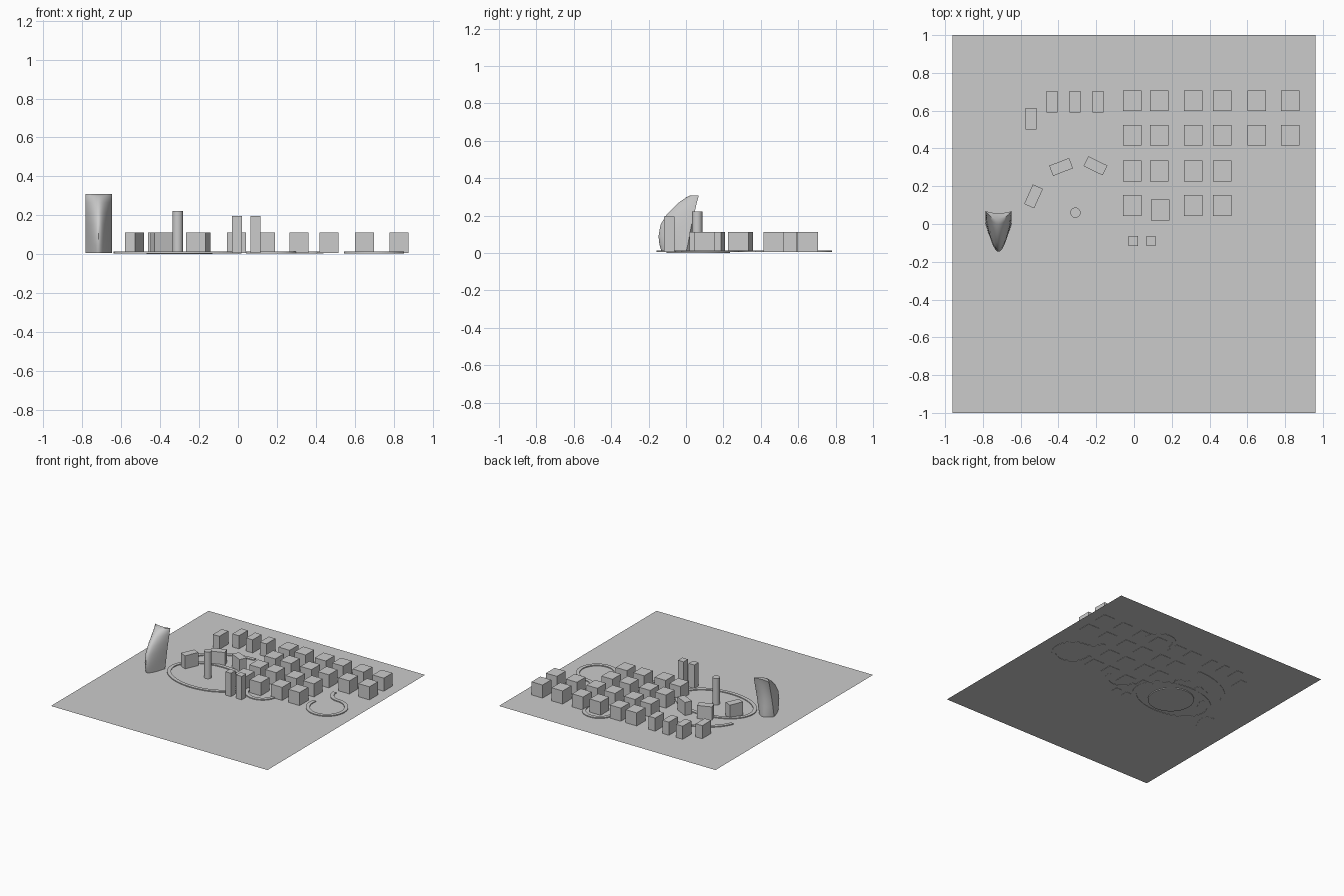
import bpy, bmesh, math
from mathutils import Vector

if "Cube" in bpy.data.objects:
    bpy.data.objects.remove(bpy.data.objects["Cube"])

GREY = bpy.data.materials.new("grey")
GREY.diffuse_color = (0.6, 0.6, 0.6, 1)
GREY.use_nodes = True
GREY.node_tree.nodes["Principled BSDF"].inputs["Base Color"].default_value = GREY.diffuse_color
BASE = 0.005


def finish(name, bm, smooth=False):
    bmesh.ops.recalc_face_normals(bm, faces=bm.faces)
    me = bpy.data.meshes.new(name)
    bm.to_mesh(me)
    bm.free()
    ob = bpy.data.objects.new(name, me)
    bpy.context.collection.objects.link(ob)
    me.materials.append(GREY)
    if smooth:
        bpy.context.view_layer.objects.active = ob
        ob.select_set(True)
        bpy.ops.object.shade_smooth_by_angle(angle=math.radians(40))
        ob.select_set(False)
    return ob


def block(name, x, y, w, d, top, turn=0):
    bm = bmesh.new()
    bmesh.ops.create_cube(bm, size=1)
    for v in bm.verts:
        v.co = Vector((v.co.x * w, v.co.y * d, (v.co.z + 0.5) * (top - BASE) + BASE))
    ob = finish(name, bm)
    ob.location = (x, y, 0)
    ob.rotation_euler.z = math.radians(turn)


def cylinder(name, x, y, r, z0, z1, sides=48):
    bm = bmesh.new()
    bmesh.ops.create_cone(bm, cap_ends=True, segments=sides, radius1=r, radius2=r, depth=z1 - z0)
    ob = finish(name, bm, True)
    ob.location = (x, y, (z0 + z1) / 2)


def arc(cx, cy, rx, ry, a0, a1, n=40):
    ts = [math.radians(a0 + (a1 - a0) * i / n) for i in range(n + 1)]
    return [Vector((cx + rx * math.cos(t), cy + ry * math.sin(t))) for t in ts]


def road(name, pts, closed=False, width=0.028, z0=0.004, z1=0.014):
    """Thin slab swept along a flat path."""
    if closed:
        pts = pts[:-1]
    n = len(pts)
    bm = bmesh.new()
    rings = []
    for i, p in enumerate(pts):
        a = pts[(i - 1) % n] if closed else pts[max(i - 1, 0)]
        b = pts[(i + 1) % n] if closed else pts[min(i + 1, n - 1)]
        t = (b - a).normalized()
        o = Vector((-t.y, t.x)) * width / 2
        l, r = p + o, p - o
        rings.append([bm.verts.new((q.x, q.y, z)) for q, z in ((l, z0), (l, z1), (r, z1), (r, z0))])
    for i in range(n if closed else n - 1):
        a, b = rings[i], rings[(i + 1) % n]
        for k in range(4):
            bm.faces.new((a[k], a[(k + 1) % 4], b[(k + 1) % 4], b[k]))
    if not closed:
        bm.faces.new(rings[0])
        bm.faces.new(rings[-1])
    finish(name, bm)


# Ground sheet
bm = bmesh.new()
bmesh.ops.create_grid(bm, x_segments=1, y_segments=1, size=1)
for v in bm.verts:
    v.co = (v.co.x * 0.962, v.co.y, 0.007)
finish("ground_sheet", bm)

# Grid of city blocks
rows = (0.652, 0.47, 0.28, 0.098)
for x, count in ((-0.008, 4), (0.133, 4), (0.313, 4), (0.468, 4), (0.65, 2), (0.828, 2)):
    for i, y in enumerate(rows[:count]):
        if x == 0.133 and i == 3:
            x, y = 0.14, 0.074
        block("city_block", x, y, 0.098, 0.11, 0.112)

# Narrow blocks on the west side, straight and turned
for x, y, turn in ((-0.434, 0.647, 0), (-0.312, 0.647, 0), (-0.19, 0.647, 0), (-0.545, 0.557, 0),
                   (-0.532, 0.146, -24), (-0.386, 0.302, -69), (-0.204, 0.308, 64)):
    block("narrow_block", x, y, 0.058, 0.113, 0.112, turn)

# Twin towers and round plaza tower
for x in (-0.005, 0.09):
    block("twin_tower", x, -0.09, 0.05, 0.055, 0.195)
cylinder("round_tower", -0.31, 0.06, 0.027, BASE, 0.221)
cylinder("plaza_disc", -0.30, 0.066, 0.17, 0.0, 0.0068, 64)

# Roads
road("plaza_ring", arc(-0.31, 0.063, 0.315, 0.208, 0, 360, 72), True)
road("north_bend", arc(0.31, 0.65, 0.116, 0.116, 0, 180))
road("south_bend", arc(0.17, 0.07, 0.116, 0.116, 180, 360))
road("west_bend", arc(-0.2, 0.2, 0.42, 0.30, 90, 165))
# Loop road with a flared neck towards the street
loop = arc(0.70, 0.13, 0.14, 0.14, 165, 450, 50)
loop += arc(0.70, 0.37, 0.10, 0.10, 270, 180, 16)[1:]
road("loop_road", loop)

# Curved sail tower: (z, nose y, corner y, back y)
levels = ((BASE, -0.130, 0.000, 0.050), (0.045, -0.142, 0.010, 0.050), (0.09, -0.147, 0.018, 0.047),
          (0.152, -0.136, 0.030, 0.045), (0.21, -0.100, 0.044, 0.045), (0.265, -0.045, 0.057, 0.050),
          (0.295, -0.002, 0.065, 0.054), (0.308, 0.022, 0.068, 0.057))
N = 24
bm = bmesh.new()
rings = []
for z, nose, corner, back in levels:
    ring = []
    for far, flip in ((nose, 1), (back, -1)):
        for i in range(N):
            a = math.pi * i / N
            u = -math.cos(a) * flip
            ring.append(bm.verts.new((-0.717 + 0.068 * u, corner + (far - corner) * (1 - abs(u) ** 1.9), z)))
    rings.append(ring)
for a, b in zip(rings, rings[1:]):
    for k in range(2 * N):
        j = (k + 1) % (2 * N)
        bm.faces.new((a[k], a[j], b[j], b[k]))
bm.faces.new(rings[0])
bm.faces.new(rings[-1])
finish("sail_tower", bm, True)
